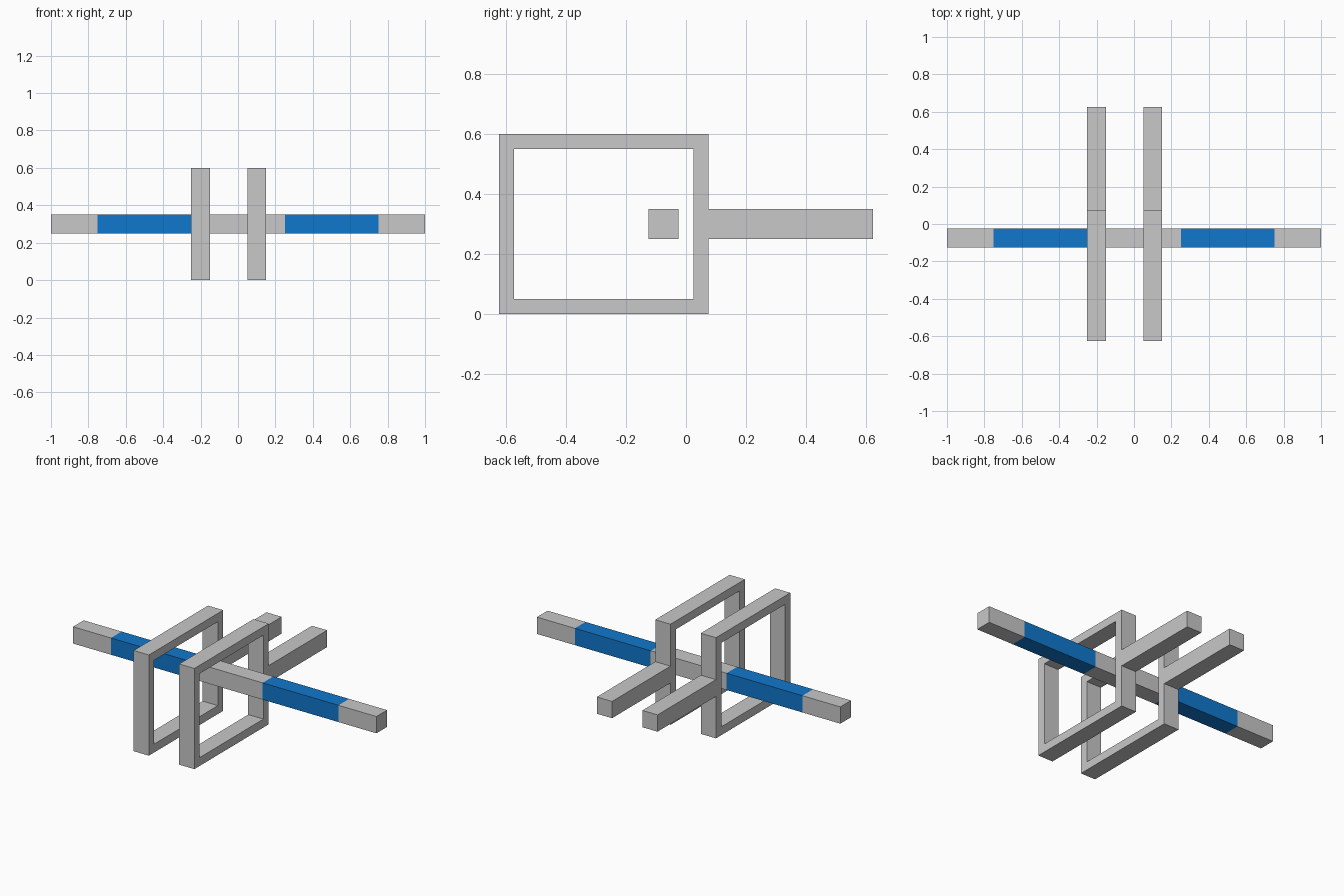
import bpy, bmesh
from mathutils import Vector

if "Cube" in bpy.data.objects:
    bpy.data.objects.remove(bpy.data.objects["Cube"])


def material(name, rgb):
    m = bpy.data.materials.new(name)
    m.diffuse_color = (*rgb, 1.0)
    m.use_nodes = True
    m.node_tree.nodes["Principled BSDF"].inputs["Base Color"].default_value = m.diffuse_color
    return m


grey = material("light grey", (0.58, 0.58, 0.58))
blue = material("blue", (0.005, 0.185, 0.61))


def add_object(name, bm, mats):
    bmesh.ops.recalc_face_normals(bm, faces=bm.faces)
    me = bpy.data.meshes.new(name)
    bm.to_mesh(me)
    bm.free()
    for m in mats:
        me.materials.append(m)
    ob = bpy.data.objects.new(name, me)
    bpy.context.collection.objects.link(ob)
    return ob


def slab(xs, ys, zs, keep):
    """Fill the kept y/z grid cells, then extrude them through the x stations."""
    bm = bmesh.new()
    grid = [[bm.verts.new((xs[0], y, z)) for z in zs] for y in ys]
    for i in range(len(ys) - 1):
        for j in range(len(zs) - 1):
            if keep(i, j):
                bm.faces.new((grid[i][j], grid[i + 1][j],
                              grid[i + 1][j + 1], grid[i][j + 1]))
    for v in [v for v in bm.verts if not v.link_faces]:
        bm.verts.remove(v)
    cap = bm.faces[:]
    for k, (a, b) in enumerate(zip(xs, xs[1:])):
        # the first extrusion keeps the start cap, later ones move the end cap on
        out = bmesh.ops.extrude_face_region(bm, geom=cap, use_keep_orig=(k == 0))["geom"]
        if k:
            bmesh.ops.delete(bm, geom=[f for f in cap if f.is_valid], context='FACES_ONLY')
        cap = [g for g in out if isinstance(g, bmesh.types.BMFace)]
        verts = [g for g in out if isinstance(g, bmesh.types.BMVert)]
        bmesh.ops.translate(bm, verts=verts, vec=Vector((b - a, 0, 0)))
    return bm


# Long crossbar with two blue bands
bar = slab([-1, -0.75, -0.25, 0.25, 0.75, 1], [-0.125, -0.025], [0.25, 0.35],
           lambda i, j: True)
for f in bar.faces:
    f.material_index = int(0.25 < abs(f.calc_center_median().x) < 0.75)
add_object("crossbar", bar, [grey, blue])


# Rectangular loop with a straight handle at the back
def in_loop_or_handle(i, j):
    if i == 3:
        return j == 2
    return i in (0, 2) or j in (0, 4)


for side, x in (("left", -0.2), ("right", 0.1)):
    loop = slab([x - 0.05, x + 0.05], [-0.625, -0.575, 0.025, 0.075, 0.625],
                [0, 0.05, 0.25, 0.35, 0.55, 0.6], in_loop_or_handle)
    add_object(side + "_loop_with_handle", loop, [grey])
